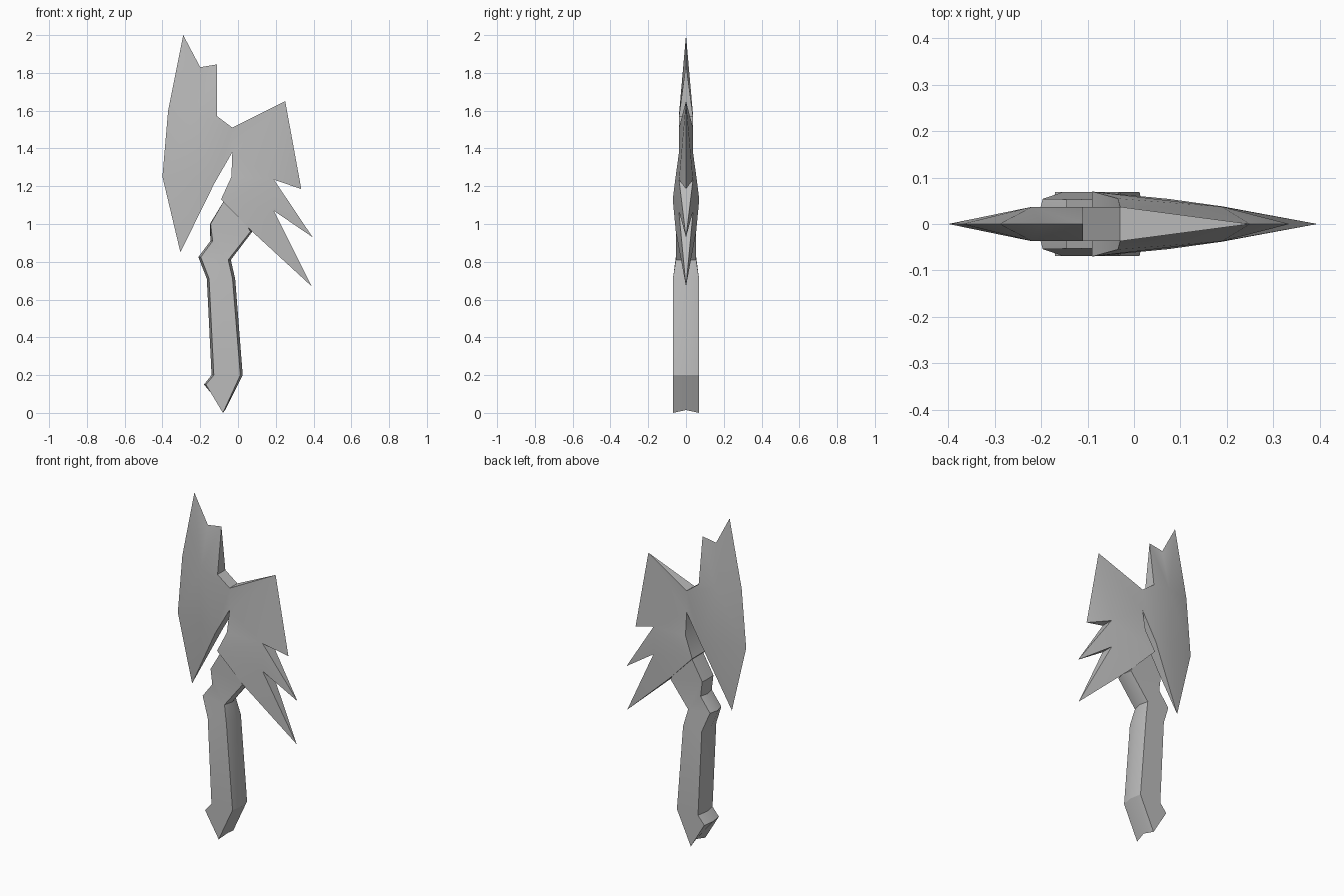
import bpy, bmesh, math
from mathutils import Matrix

if "Cube" in bpy.data.objects:
    bpy.data.objects.remove(bpy.data.objects["Cube"])

steel = bpy.data.materials.new("grey_steel")
steel.diffuse_color = (0.5, 0.5, 0.5, 1)
steel.use_nodes = True
steel.node_tree.nodes["Principled BSDF"].inputs["Base Color"].default_value = steel.diffuse_color


def build(name, outline, ridge, faces):
    """Half relief mirrored across y=0.
    outline: key -> (x, z, half thickness, x shift of the mid-plane edge)
    ridge: extra inner points; faces: strings of point keys."""
    bm = bmesh.new()
    front, mid = {}, {}
    for k, (x, z, y, dx) in outline.items():
        front[k] = bm.verts.new((x, -y, z))
        mid[k] = bm.verts.new((x + dx, 0, z + (0.015 if z == 0 and dx else 0))) if y else front[k]
    for k, (x, z, y) in ridge.items():
        front[k] = bm.verts.new((x, -y, z))
    for f in faces.split():
        bm.faces.new([front[k] for k in f])
    # side walls down to the mid-plane
    keys = list(outline)
    for a, b in zip(keys, keys[1:] + keys[:1]):
        loop = list(dict.fromkeys([front[a], front[b], mid[b], mid[a]]))
        if len(loop) > 2:
            bm.faces.new(loop)
    bmesh.ops.mirror(bm, geom=bm.verts[:] + bm.edges[:] + bm.faces[:],
                     matrix=Matrix.Identity(4), axis='Y', merge_dist=1e-4)
    bmesh.ops.remove_doubles(bm, verts=bm.verts[:], dist=1e-4)
    bmesh.ops.recalc_face_normals(bm, faces=bm.faces[:])
    me = bpy.data.meshes.new(name)
    bm.to_mesh(me)
    bm.free()
    me.materials.append(steel)
    ob = bpy.data.objects.new(name, me)
    bpy.context.collection.objects.link(ob)
    bpy.ops.object.select_all(action='DESELECT')
    ob.select_set(True)
    bpy.context.view_layer.objects.active = ob
    bpy.ops.object.shade_smooth_by_angle(angle=math.radians(30))


# axe head: spiked fan on the right, long blade on the left
build("axe_head", {
    'A': (-.03, 1.51, .037, 0), 'B': (.25, 1.65, 0, 0), 'C': (.335, 1.185, 0, 0),
    'D': (.19, 1.235, .037, 0), 'E': (.395, .93, 0, 0), 'F': (.19, 1.07, .038, 0),
    'G': (.39, .67, 0, 0), 'H': (.075, .96, .054, 0), 'I': (-.09, 1.13, .07, 0),
    'J': (-.035, 1.25, .055, 0), 'K': (-.03, 1.38, .037, 0), 'L': (-.125, 1.215, .037, 0),
    'M': (-.305, .85, 0, 0), 'N': (-.40, 1.25, 0, 0), 'O': (-.37, 1.60, 0, 0),
    'P': (-.29, 2.0, 0, 0), 'Q': (-.20, 1.83, 0, 0), 'R': (-.11, 1.845, 0, 0),
    'S': (-.11, 1.57, .037, 0),
}, {'U': (-.22, 1.58, .037), 'V': (-.22, 1.25, .037)},
    "AKB KDB BDC KJD JID IFD DFE IHF HGF MVN NVUO OUP PUQ QUR RUS SUVLKA MLV")

# bent handle with slightly peaked sides
build("handle", {
    'T': (-.08, 0, .069, .012), 'a': (.012, .20, .069, .013), 'b': (-.029, .71, .069, .014),
    'c': (-.052, .81, .054, .014), 'd': (.066, .96, .053, .01), 'e': (.0, 1.08, .053, 0),
    'f': (-.07, 1.13, .053, 0), 'g': (-.145, 1.0, .053, -.004), 'h': (-.134, .91, .053, -.012),
    'i': (-.197, .825, .054, -.013), 'j': (-.153, .71, .069, -.012),
    'k': (-.128, .20, .069, -.012), 'l': (-.17, .15, .069, -.01),
}, {}, "Tal lak kabj jbci ich chgd dgfe")
